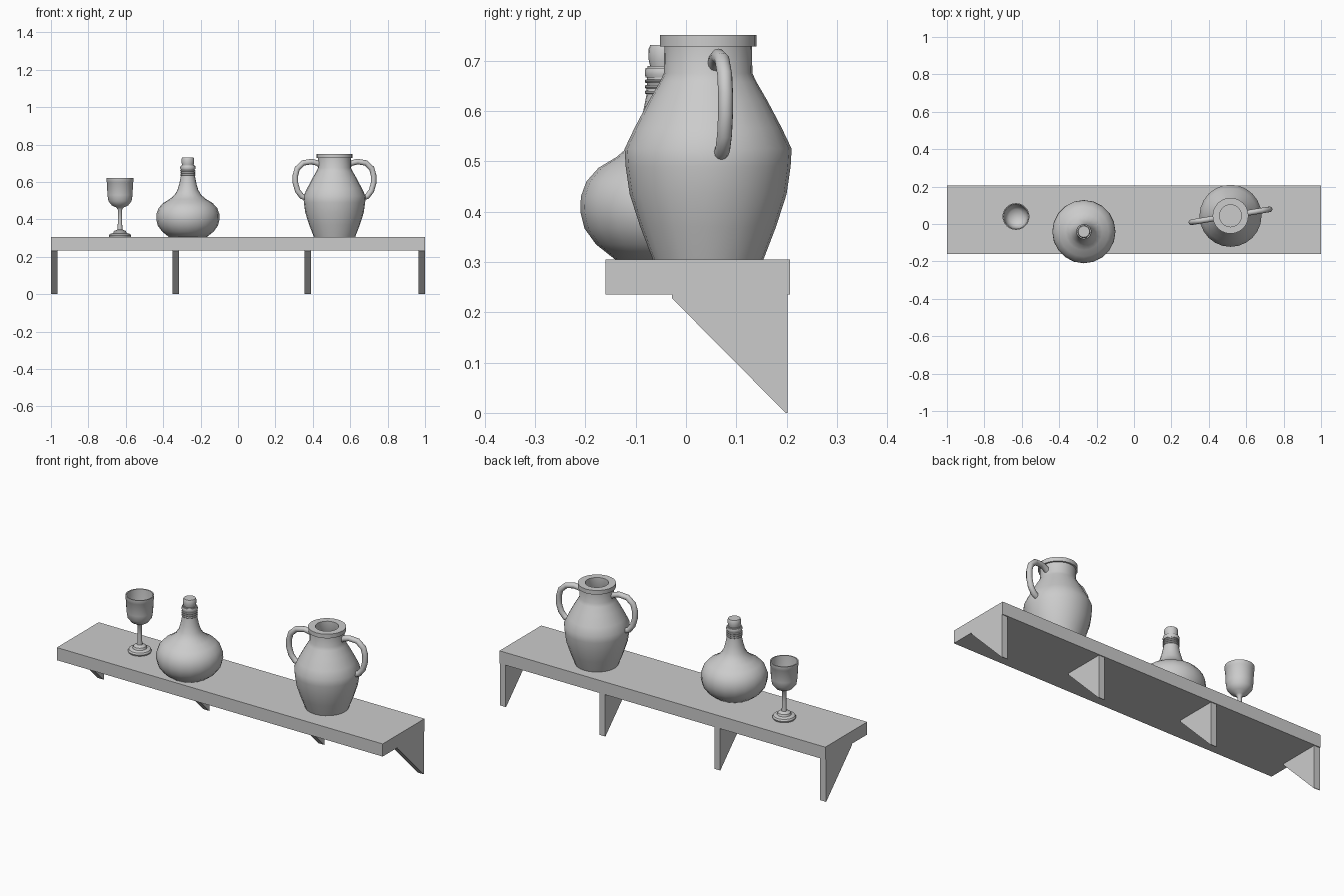
import bpy, bmesh, math
from mathutils import Vector, Matrix

if "Cube" in bpy.data.objects:
    bpy.data.objects.remove(bpy.data.objects["Cube"])


def finish(name, bm, smooth=None):
    bmesh.ops.recalc_face_normals(bm, faces=bm.faces)
    mesh = bpy.data.meshes.new(name)
    bm.to_mesh(mesh)
    bm.free()
    ob = bpy.data.objects.new(name, mesh)
    bpy.context.collection.objects.link(ob)
    if smooth:
        bpy.ops.object.select_all(action='DESELECT')
        ob.select_set(True)
        bpy.context.view_layer.objects.active = ob
        bpy.ops.object.shade_smooth_by_angle(angle=math.radians(smooth))
    return ob


def lathe(name, profile, x, y, sides):
    """Spin an (r, z) profile about a vertical axis; r = 0 ends become poles."""
    bm = bmesh.new()
    verts = [bm.verts.new((x + r, y, z)) for r, z in profile]
    edges = [bm.edges.new(p) for p in zip(verts, verts[1:])]
    bmesh.ops.spin(bm, geom=verts + edges, cent=(x, y, 0), axis=(0, 0, 1),
                   angle=math.tau, steps=sides, use_merge=True)
    bmesh.ops.remove_doubles(bm, verts=bm.verts, dist=1e-5)
    return finish(name, bm, 40)


def prism(name, outline, x0, x1):
    """Extrude a (y, z) outline along x."""
    bm = bmesh.new()
    face = bm.faces.new([bm.verts.new((x0, y, z)) for y, z in outline])
    ext = bmesh.ops.extrude_face_region(bm, geom=[face])
    moved = [g for g in ext['geom'] if isinstance(g, bmesh.types.BMVert)]
    bmesh.ops.translate(bm, verts=moved, vec=(x1 - x0, 0, 0))
    return finish(name, bm)


# Shelf board and its triangular brackets
prism("shelf_board", [(-0.16, 0.235), (0.207, 0.235), (0.207, 0.305), (-0.16, 0.305)], -1, 1)
for i, x in enumerate((-1.0, -0.35, 0.355, 0.965)):
    prism(f"bracket_{i + 1}", [(0.202, 0), (0.202, 0.235), (-0.028, 0.235), (-0.028, 0.228), (0.198, 0)],
          x, x + 0.035)

# Goblet with hollow bowl
lathe("goblet", [
    (0, 0.305), (0.057, 0.305), (0.06, 0.313), (0.055, 0.322), (0.036, 0.327),
    (0.032, 0.338), (0.013, 0.346), (0.011, 0.40), (0.011, 0.452), (0.02, 0.464),
    (0.043, 0.474), (0.062, 0.498), (0.067, 0.53), (0.070, 0.598), (0.072, 0.601),
    (0.072, 0.621), (0.066, 0.621), (0.062, 0.53), (0.055, 0.502), (0.038, 0.482),
    (0, 0.474)], -0.631, 0.04, 32)

# Bottle body with neck
lathe("bottle", [
    (0, 0.305), (0.10, 0.305), (0.138, 0.335), (0.161, 0.367), (0.169, 0.40),
    (0.168, 0.43), (0.157, 0.46), (0.133, 0.487), (0.098, 0.508), (0.073, 0.529),
    (0.056, 0.556), (0.046, 0.59), (0.038, 0.63), (0.035, 0.69), (0, 0.69)],
    -0.268, -0.041, 20)

# Collar and string rings around the bottle neck
for i, (z, h) in enumerate(((0.634, 0.007), (0.645, 0.007), (0.656, 0.007), (0.667, 0.019))):
    lathe(f"neck_ring_{i + 1}", [
        (0.033, z), (0.039, z), (0.041, z + h / 3), (0.041, z + h * 2 / 3),
        (0.039, z + h), (0.033, z + h)], -0.268, -0.041, 20)

# Cork
lathe("cork", [(0, 0.68), (0.028, 0.68), (0.033, 0.70), (0.034, 0.722), (0.03, 0.731),
               (0, 0.731)], -0.268, -0.041, 20)

# Jar: hollow body with a wide rim
JX, JY = 0.516, 0.044
lathe("jar", [
    (0, 0.305), (0.11, 0.305), (0.135, 0.37), (0.156, 0.435), (0.164, 0.49), (0.166, 0.525),
    (0.146, 0.567), (0.118, 0.62), (0.096, 0.658), (0.088, 0.675), (0.087, 0.728),
    (0.096, 0.728), (0.096, 0.751), (0.059, 0.751), (0.059, 0.68), (0.10, 0.62),
    (0.14, 0.525), (0.13, 0.43), (0.09, 0.33), (0, 0.33)], JX, JY, 24)

# Jar handles: tubes along a shared path, turned slightly about the jar
path = [(0.075, 0.69), (0.095, 0.702), (0.125, 0.709), (0.17, 0.702), (0.202, 0.672),
        (0.212, 0.635), (0.212, 0.595), (0.20, 0.553), (0.178, 0.524), (0.14, 0.511)]
for name, turn in (("handle_right", 9.4), ("handle_left", 189.4)):
    rot = Matrix.Rotation(math.radians(turn), 3, 'Z')
    pts = [Vector((r, 0, z)) for r, z in path]
    bm = bmesh.new()
    rings = []
    for i, p in enumerate(pts):
        t = (pts[min(i + 1, len(pts) - 1)] - pts[max(i - 1, 0)]).normalized()
        side, up = Vector((0, 1, 0)), t.cross(Vector((0, 1, 0)))
        rings.append([bm.verts.new(Vector((JX, JY, 0)) + rot @ (p + 0.015 * (
            side * math.cos(a) + up * math.sin(a))))
            for a in (math.tau * k / 12 for k in range(12))])
    for a, b in zip(rings, rings[1:]):
        for k in range(12):
            n = (k + 1) % 12
            bm.faces.new((a[k], a[n], b[n], b[k]))
    bm.faces.new(rings[0])
    bm.faces.new(rings[-1])
    finish(name, bm, 50)
